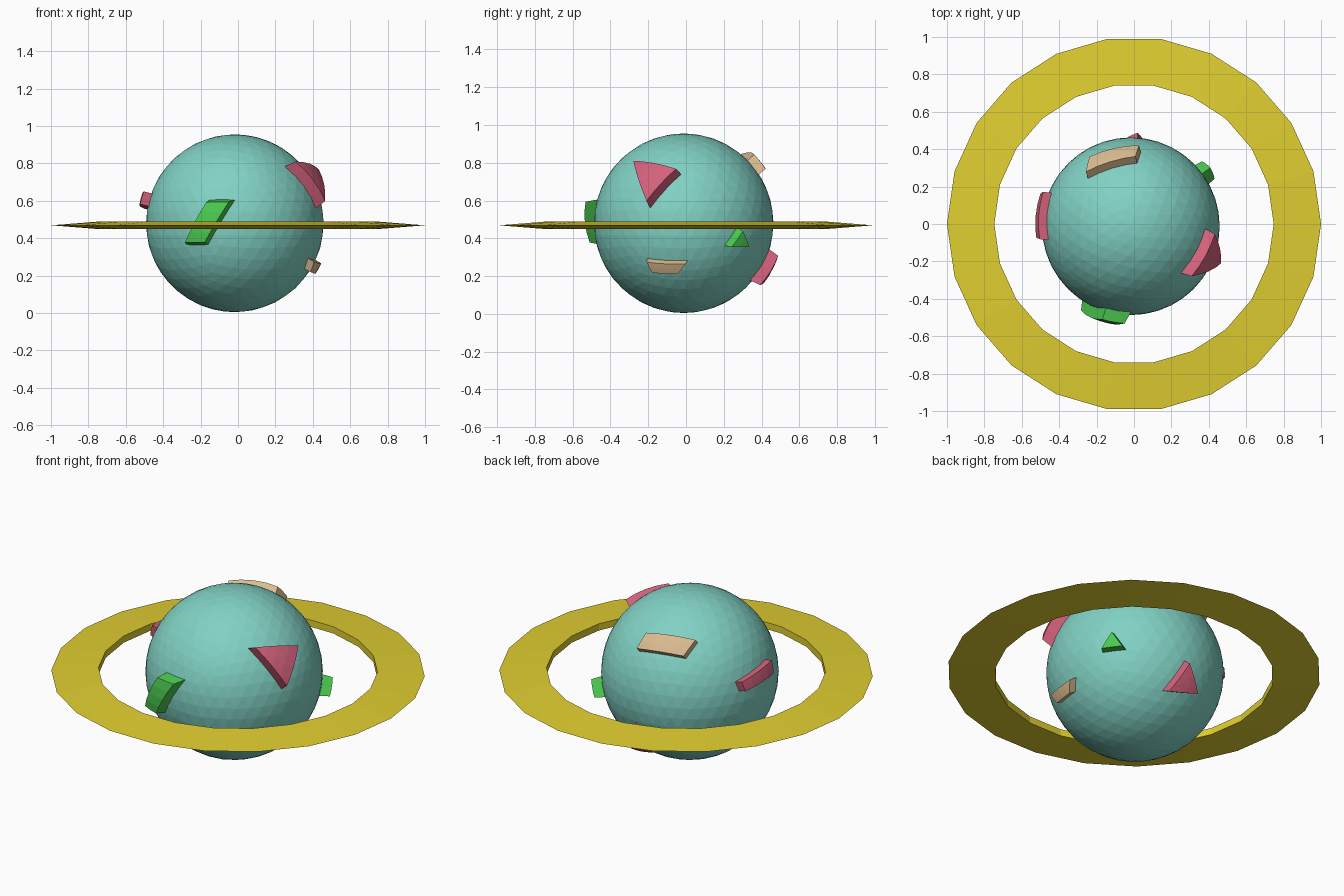
import bpy, bmesh, math
from mathutils import Vector

if "Cube" in bpy.data.objects:
    bpy.data.objects.remove(bpy.data.objects["Cube"])

CENTRE = Vector((-0.017, -0.012, 0.48))
RADIUS = 0.475


def material(name, rgb):
    m = bpy.data.materials.new(name)
    m.diffuse_color = (*rgb, 1)
    m.use_nodes = True
    m.node_tree.nodes["Principled BSDF"].inputs["Base Color"].default_value = m.diffuse_color
    return m


TEAL = material("teal", (0.22, 0.64, 0.55))
YELLOW = material("yellow", (0.75, 0.62, 0.03))
GREEN = material("green", (0.07, 0.6, 0.08))
PINK = material("pink", (0.65, 0.12, 0.2))
TAN = material("tan", (0.7, 0.5, 0.28))


def finish(name, bm, mat, loc=(0, 0, 0)):
    bmesh.ops.recalc_face_normals(bm, faces=bm.faces[:])
    me = bpy.data.meshes.new(name)
    bm.to_mesh(me)
    bm.free()
    me.materials.append(mat)
    ob = bpy.data.objects.new(name, me)
    ob.location = loc
    bpy.context.collection.objects.link(ob)


# Faceted globe
bm = bmesh.new()
bmesh.ops.create_icosphere(bm, subdivisions=4, radius=RADIUS)
finish("globe", bm, TEAL, CENTRE)

# Flat ring with a thin outer edge
SIDES = 22
bm = bmesh.new()
profile = [(0.747, 0.449), (0.747, 0.489), (1.0, 0.469)]
loops = [[bm.verts.new((r * math.cos(2 * math.pi * i / SIDES),
                        r * math.sin(2 * math.pi * i / SIDES), z))
          for r, z in profile] for i in range(SIDES)]
for i, a in enumerate(loops):
    b = loops[(i + 1) % SIDES]
    for j in range(3):
        k = (j + 1) % 3
        bm.faces.new((a[j], a[k], b[k], b[j]))
finish("ring", bm, YELLOW)


# Raised patch: outline seen along one axis, wrapped on the globe
def patch(name, mat, axis, side, outline, outer_r, taper, cuts=3):
    u, v = [i for i in range(3) if i != axis]
    dirs = []
    for p, q in outline:
        d = Vector((0, 0, 0))
        d[u], d[v] = p - CENTRE[u], q - CENTRE[v]
        d[axis] = side * math.sqrt(max(RADIUS ** 2 - d.length_squared, 0))
        dirs.append(d.normalized())
    mid = sum(dirs, Vector()) / len(dirs)
    bm = bmesh.new()
    base = [bm.verts.new(d * 0.4) for d in dirs]
    top = [bm.verts.new(mid.lerp(d, taper)) for d in dirs]
    faces = [bm.faces.new(base), bm.faces.new(top)]
    n = len(dirs)
    for i in range(n):
        j = (i + 1) % n
        bm.faces.new((base[i], base[j], top[j], top[i]))
    edges = [e for f in faces for e in f.edges]
    bmesh.ops.subdivide_edges(bm, edges=edges, cuts=cuts, use_grid_fill=True)
    for vert in bm.verts:
        r = outer_r if vert.co.length > 0.65 else RADIUS - 0.012
        vert.co = vert.co.normalized() * r
    finish(name, bm, mat, CENTRE)


patch("front_green_patch", GREEN, 1, -1,
      [(-0.28, 0.36), (-0.16, 0.36), (-0.01, 0.61), (-0.15, 0.61)], 0.533, 0.75)
patch("right_green_patch", GREEN, 0, 1,
      [(0.20, 0.36), (0.31, 0.36), (0.27, 0.46)], 0.53, 0.75, 2)
patch("right_pink_patch", PINK, 0, 1,
      [(-0.265, 0.785), (-0.02, 0.74), (-0.19, 0.555)], 0.535, 0.8)
patch("back_pink_patch", PINK, 1, 1,
      [(0.09, 0.176), (0.018, 0.347), (-0.104, 0.214)], 0.53, 0.8)
patch("left_pink_patch", PINK, 0, -1,
      [(0.17, 0.60), (-0.09, 0.64), (-0.08, 0.57), (0.16, 0.545)], 0.52, 0.88)
patch("right_tan_patch", TAN, 0, 1,
      [(-0.21, 0.295), (0.015, 0.285), (-0.03, 0.225), (-0.18, 0.235)], 0.51, 0.85)
patch("top_tan_patch", TAN, 2, 1,
      [(-0.25, 0.24), (0.02, 0.325), (0.04, 0.385), (-0.23, 0.325)], 0.522, 0.88)
